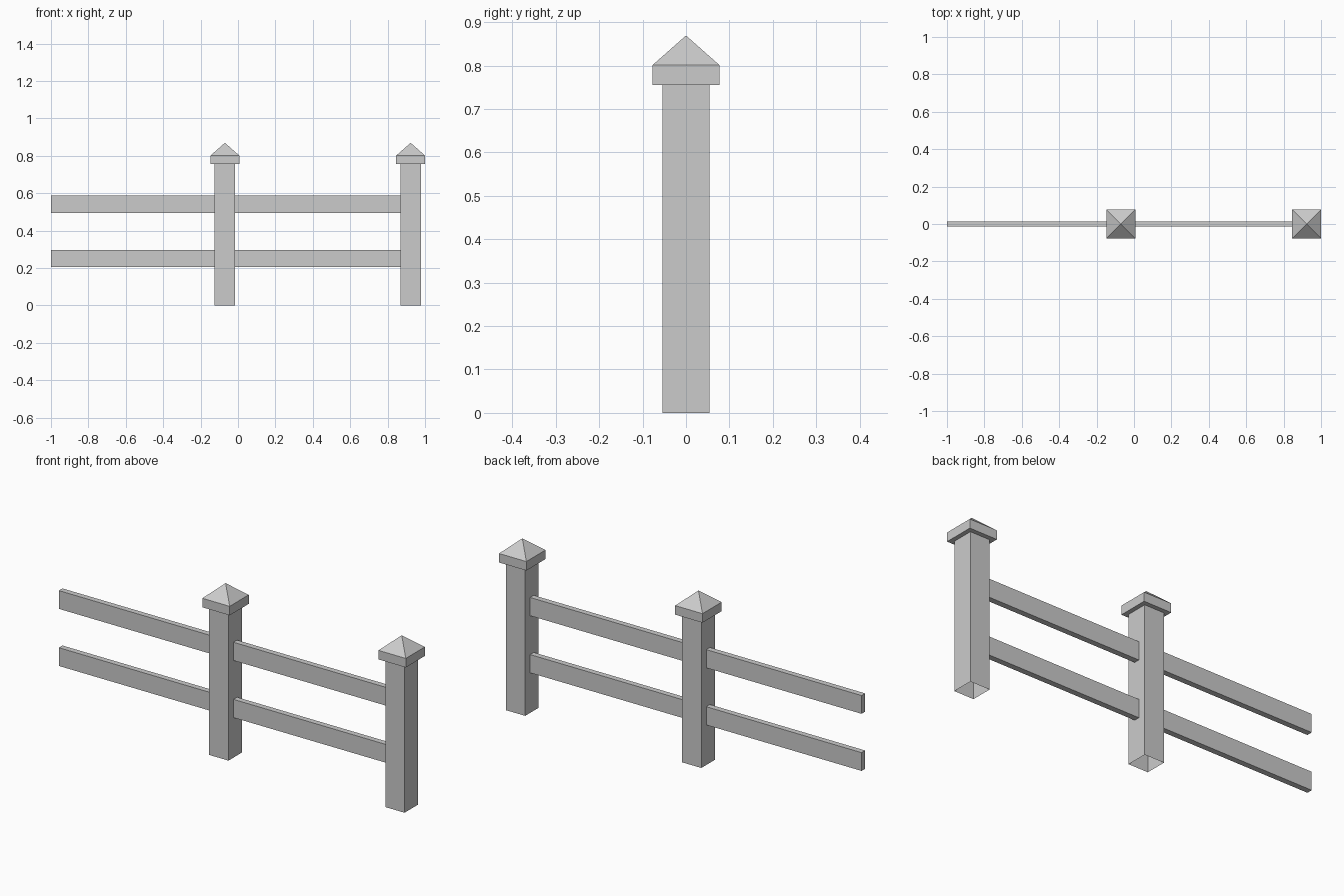
import bpy, bmesh

if "Cube" in bpy.data.objects:
    bpy.data.objects.remove(bpy.data.objects["Cube"])

POST_X = (-0.070, 0.923)
POST_HALF = 0.0545
RAIL_Z = ((0.204, 0.297), (0.495, 0.588))
RAIL_HALF_Y = 0.0145


def add_object(name, bm):
    bmesh.ops.recalc_face_normals(bm, faces=bm.faces)
    mesh = bpy.data.meshes.new(name)
    bm.to_mesh(mesh)
    bm.free()
    obj = bpy.data.objects.new(name, mesh)
    bpy.context.collection.objects.link(obj)
    return obj


def box(name, lo, hi):
    bm = bmesh.new()
    bmesh.ops.create_cube(bm, size=1)
    for v in bm.verts:
        v.co = [lo[i] if v.co[i] < 0 else hi[i] for i in range(3)]
    return add_object(name, bm)


def post(name, x):
    # Square shaft, open underneath, stepping out to a cap with a pyramid top
    profile = [(POST_HALF, 0), (POST_HALF, 0.755), (0.077, 0.755), (0.077, 0.801)]
    bm = bmesh.new()
    rings = [[bm.verts.new((sx * r, sy * r, z))
              for sx, sy in ((-1, -1), (1, -1), (1, 1), (-1, 1))]
             for r, z in profile]
    apex = bm.verts.new((0, 0, 0.869))
    for i in range(4):
        j = (i + 1) % 4
        for a, b in zip(rings, rings[1:]):
            bm.faces.new((a[i], a[j], b[j], b[i]))
        bm.faces.new((rings[-1][i], rings[-1][j], apex))
    add_object(name, bm).location.x = x


# Posts with caps
post("middle_post", POST_X[0])
post("end_post", POST_X[1])

# Rails: two heights in each bay, butting against the post faces
bays = {"left": (-1.0, POST_X[0] - POST_HALF),
        "right": (POST_X[0] + POST_HALF, POST_X[1] - POST_HALF)}
for side, (x0, x1) in bays.items():
    for level, (z0, z1) in zip(("lower", "upper"), RAIL_Z):
        box(f"{side}_{level}_rail", (x0, -RAIL_HALF_Y, z0), (x1, RAIL_HALF_Y, z1))
